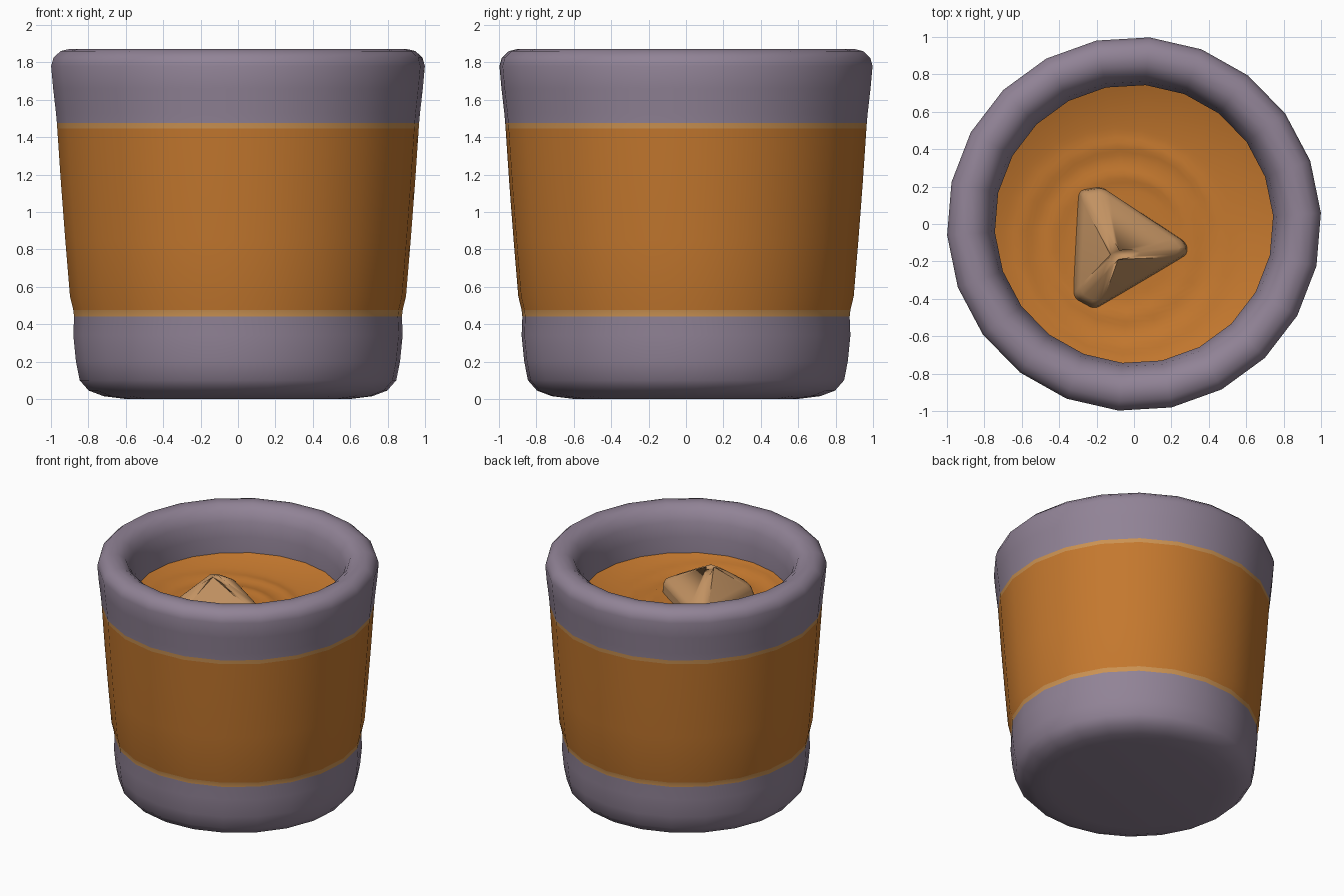
import bpy, bmesh, math
from mathutils import Vector

if "Cube" in bpy.data.objects:
    bpy.data.objects.remove(bpy.data.objects["Cube"])

SIDES = 22
OFFSET = math.radians(3.4)


def material(name, r, g, b):
    def lin(c):
        c /= 255
        return c / 12.92 if c <= 0.04045 else ((c + 0.055) / 1.055) ** 2.4
    m = bpy.data.materials.new(name)
    m.diffuse_color = (lin(r), lin(g), lin(b), 1)
    m.use_nodes = True
    m.node_tree.nodes["Principled BSDF"].inputs["Base Color"].default_value = m.diffuse_color
    return m


purple = material("dusty purple", 145, 131, 150)
orange = material("orange", 196, 120, 46)
trim = material("light orange trim", 203, 146, 82)
stone = material("tan lump", 194, 146, 98)


def finish(bm, name, mats, angle):
    bmesh.ops.recalc_face_normals(bm, faces=bm.faces)
    me = bpy.data.meshes.new(name)
    bm.to_mesh(me)
    bm.free()
    ob = bpy.data.objects.new(name, me)
    bpy.context.collection.objects.link(ob)
    for m in mats:
        me.materials.append(m)
    bpy.ops.object.select_all(action='DESELECT')
    ob.select_set(True)
    bpy.context.view_layer.objects.active = ob
    bpy.ops.object.shade_smooth_by_angle(angle=math.radians(angle))
    return ob


def ring(bm, r, height):
    out = []
    for i in range(SIDES):
        a = OFFSET + 2 * math.pi * i / SIDES
        x, y = r * math.cos(a), r * math.sin(a)
        out.append(bm.verts.new((x, y, height(x, y))))
    return out


def bridge(bm, a, b, mat=0):
    for i in range(SIDES):
        j = (i + 1) % SIDES
        bm.faces.new((a[i], a[j], b[j], b[i])).material_index = mat


# cup: radius, height, and colour of the strip leading to the next point
profile = [(0.60, 0.0, 0), (0.72, 0.015, 0), (0.80, 0.045, 0), (0.848, 0.10, 0),
           (0.868, 0.20, 0), (0.882, 0.34, 0), (0.878, 0.44, 2), (0.882, 0.475, 1),
           (0.90, 0.55, 1), (0.925, 0.85, 1), (0.948, 1.15, 1), (0.968, 1.445, 2),
           (0.97, 1.475, 0), (0.975, 1.53, 0), (0.99, 1.66, 0), (1.001, 1.78, 0),
           (0.988, 1.825, 0), (0.95, 1.86, 0), (0.90, 1.872, 0), (0.85, 1.865, 0),
           (0.80, 1.83, 0), (0.765, 1.76, 0), (0.745, 1.65, 0), (0.745, 1.46, 0)]
bm = bmesh.new()
prev = ring(bm, profile[0][0], lambda x, y: profile[0][1])
bm.faces.new(prev[::-1])
for (r0, z0, m), (r, z, _) in zip(profile, profile[1:]):
    cur = ring(bm, r, lambda x, y, z=z: z)
    bridge(bm, prev, cur, m)
    prev = cur
finish(bm, "cup", [purple, orange, trim], 60)


# drink: rippled surface around the lump, rising gently at the wall
def drink_height(x, y):
    d = math.hypot(x + 0.07, y + 0.12)
    rr = math.hypot(x, y)
    ripple = 0.012 * sum(math.exp(-((d - c) / 0.035) ** 2) for c in (0.38, 0.54))
    return 1.455 + ripple + 0.07 * max(0, (rr - 0.35) / 0.39) ** 2


bm = bmesh.new()
steps = 30
prev = None
for k in range(1, steps + 1):
    cur = ring(bm, 0.748 * k / steps, drink_height)
    if prev:
        bridge(bm, prev, cur)
    else:
        bm.faces.new(cur)
    prev = cur
finish(bm, "drink_surface", [orange], 60)

# lump: three-cornered floating pyramid with softened edges
bm = bmesh.new()
corners = [(-0.29, 0.18), (-0.17, 0.20), (0.28, -0.10), (0.29, -0.16),
           (-0.21, -0.46), (-0.32, -0.40)]
for x, y in corners:
    bm.verts.new((x * 0.96, y * 0.96, 1.545))
    bm.verts.new((x * 1.04 - 0.005, y * 1.02, 1.40))
bm.verts.new((-0.10, -0.17, 1.76))
res = bmesh.ops.convex_hull(bm, input=bm.verts)
bmesh.ops.dissolve_limit(bm, angle_limit=math.radians(2), verts=bm.verts, edges=bm.edges)
lump = finish(bm, "floating_lump", [stone], 40)
bev = lump.modifiers.new("soft edges", 'BEVEL')
bev.width = 0.028
bev.segments = 3
bev.limit_method = 'ANGLE'
bev.angle_limit = math.radians(15)
